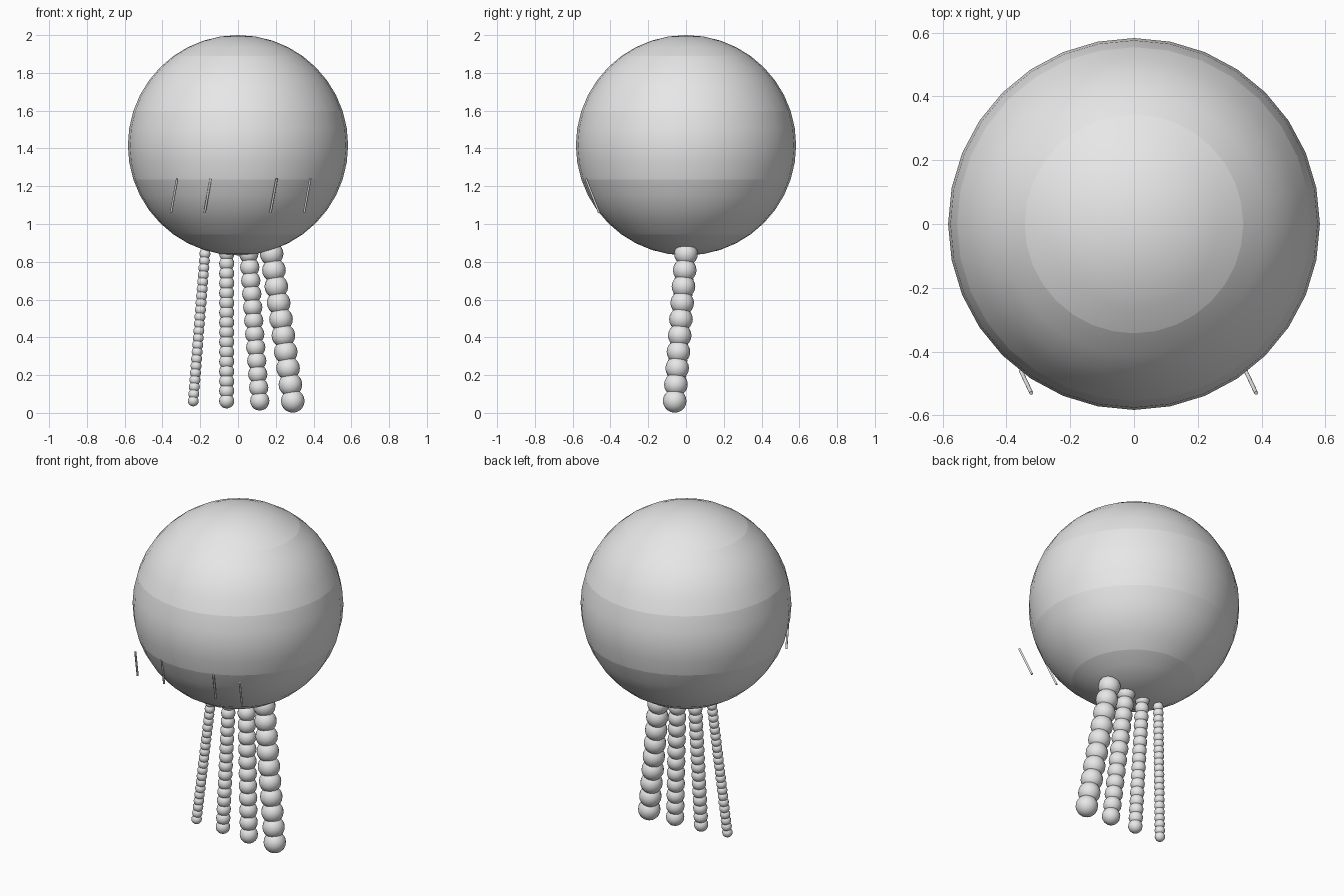
import bpy
import bmesh
from math import sin, radians
from mathutils import Matrix, Vector

cube = bpy.data.objects.get("Cube")
if cube:
    bpy.data.objects.remove(cube)

# One plain grey for everything
grey = bpy.data.materials.new("light grey")
grey.use_nodes = True
grey.diffuse_color = (0.8, 0.8, 0.8, 1)
grey.node_tree.nodes["Principled BSDF"].inputs["Base Color"].default_value = (0.8, 0.8, 0.8, 1)


def finish(name, bm):
    mesh = bpy.data.meshes.new(name)
    bm.to_mesh(mesh)
    bm.free()
    mesh.materials.append(grey)
    obj = bpy.data.objects.new(name, mesh)
    bpy.context.collection.objects.link(obj)
    return obj


def smooth(bm):
    for face in bm.faces:
        face.smooth = True


# Round body, with crisp seams splitting it into five equal latitude bands
RADIUS = 0.583
bm = bmesh.new()
bmesh.ops.create_uvsphere(bm, u_segments=32, v_segments=20, radius=RADIUS)
smooth(bm)
seams = [RADIUS * sin(radians(a)) for a in (-54, -18, 18, 54)]
for edge in bm.edges:
    if any(all(abs(v.co.z - h) < 0.005 for v in edge.verts) for h in seams):
        edge.smooth = False
body = finish("body", bm)
body.location.z = 2 - RADIUS


# Hanging strings of beads, from the bottom bead up to the body
def bead_string(name, bottom, top, radius, count):
    bm = bmesh.new()
    for i in range(count):
        place = Vector(bottom).lerp(Vector(top), i / (count - 1))
        bmesh.ops.create_uvsphere(bm, u_segments=16, v_segments=10, radius=radius,
                                  matrix=Matrix.Translation(place))
    smooth(bm)
    finish(name, bm)


strings = [
    ("largest_bead_string", 0.29, 0.178, 0.0625, 10),
    ("large_bead_string", 0.115, 0.057, 0.051, 12),
    ("small_bead_string", -0.06, -0.06, 0.04, 16),
    ("smallest_bead_string", -0.237, -0.175, 0.029, 22),
]
for name, low_x, high_x, radius, count in strings:
    bead_string(name, (low_x, -0.06, 0.0635), (high_x, 0, 0.842), radius, count)

# Thin parallel rods in front of the lower body
lean = Vector((0.033, -0.07, 0.18))
for i, x in enumerate((-0.355, -0.177, 0.172, 0.35)):
    bm = bmesh.new()
    turn = lean.to_track_quat("Z", "Y").to_matrix().to_4x4()
    centre = Vector((x, -0.46, 1.06)) + lean / 2
    bmesh.ops.create_cone(bm, cap_ends=True, segments=12, radius1=0.006, radius2=0.006,
                          depth=lean.length, matrix=Matrix.Translation(centre) @ turn)
    for face in bm.faces:
        face.smooth = len(face.verts) == 4
    for edge in bm.edges:
        edge.smooth = all(len(f.verts) == 4 for f in edge.link_faces)
    finish(f"front_rod_{i + 1}", bm)
